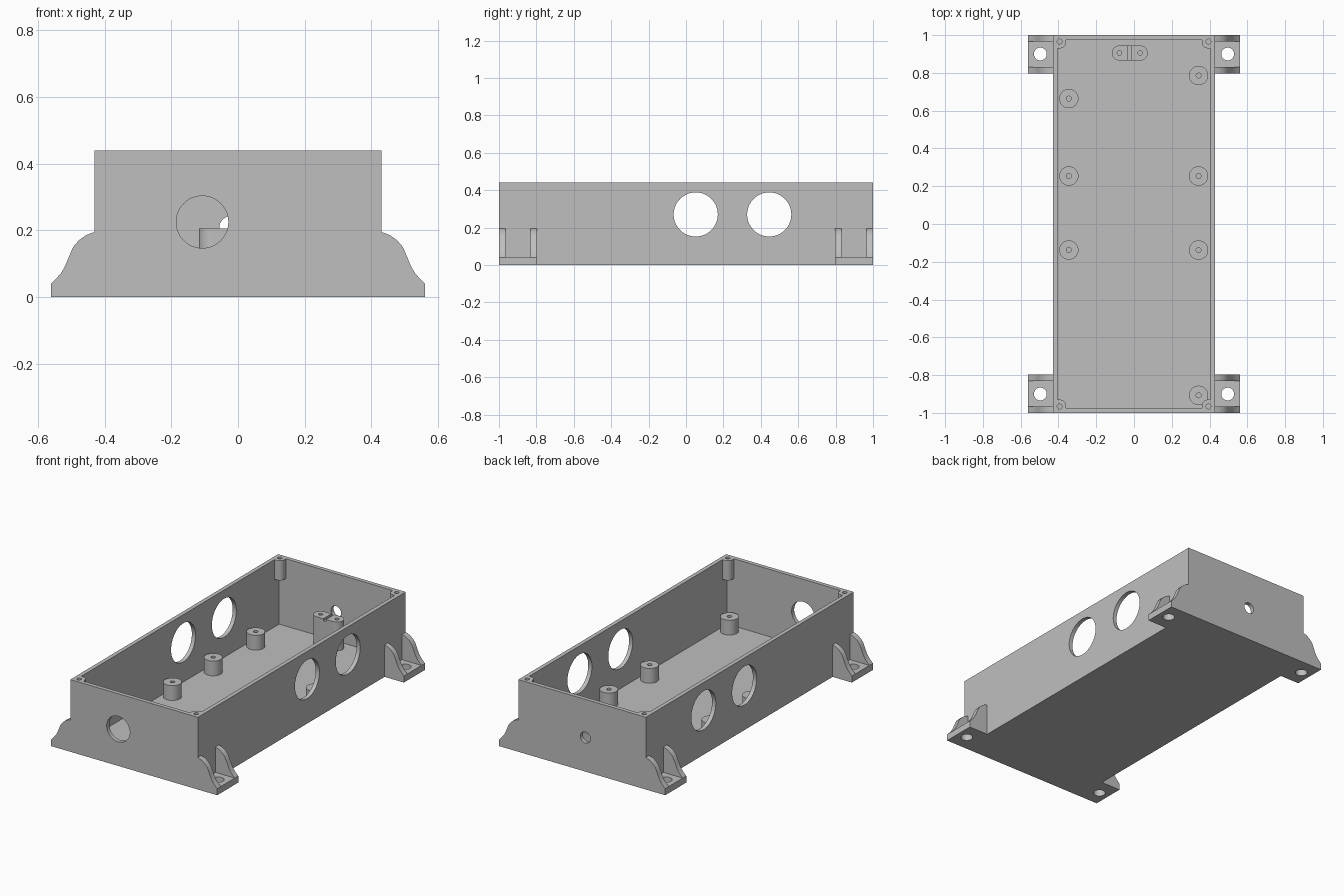
import bpy
import bmesh
from math import pi, cos, sin, radians
from mathutils import Matrix, Vector

cube = bpy.data.objects.get("Cube")
if cube:
    bpy.data.objects.remove(cube, do_unlink=True)

grey = bpy.data.materials.new("light grey plastic")
grey.use_nodes = True
COLOUR = (0.52, 0.52, 0.52, 1)
grey.diffuse_color = COLOUR
grey.node_tree.nodes["Principled BSDF"].inputs["Base Color"].default_value = COLOUR

# Overall dimensions
W, L, H = 0.43, 1.0, 0.44
WALL, FLOOR = 0.025, 0.03
FOOT_X, FOOT_Y, FOOT_Z = 0.56, 0.797, 0.04
RIB = 0.034


def prism(name, points, vector):
    """Extrude a flat outline of 3D points along a vector."""
    bm = bmesh.new()
    face = bm.faces.new([bm.verts.new(p) for p in points])
    new = bmesh.ops.extrude_face_region(bm, geom=[face])["geom"]
    bmesh.ops.translate(bm, vec=Vector(vector),
                        verts=[v for v in new if isinstance(v, bmesh.types.BMVert)])
    bmesh.ops.recalc_face_normals(bm, faces=bm.faces)
    mesh = bpy.data.meshes.new(name)
    bm.to_mesh(mesh)
    bm.free()
    mesh.materials.append(grey)
    ob = bpy.data.objects.new(name, mesh)
    bpy.context.collection.objects.link(ob)
    return ob


def box(name, x0, x1, y0, y1, z0, z1):
    return prism(name, [(x0, y0, z0), (x1, y0, z0), (x1, y1, z0), (x0, y1, z0)],
                 (0, 0, z1 - z0))


def rod(name, centre, radius, length, axis="Z", sides=48):
    """Cylinder starting at centre and running along the positive axis."""
    turn = {"X": Matrix.Rotation(pi / 2, 3, "Y"),
            "Y": Matrix.Rotation(-pi / 2, 3, "X"),
            "Z": Matrix.Identity(3)}[axis]
    ring = [Vector(centre) + turn @ Vector((radius * cos(2 * pi * i / sides),
                                            radius * sin(2 * pi * i / sides), 0))
            for i in range(sides)]
    return prism(name, ring, turn @ Vector((0, 0, length)))


def combine(target, tool, operation="DIFFERENCE"):
    """Apply a boolean and discard the tool."""
    mod = target.modifiers.new("boolean", "BOOLEAN")
    mod.object, mod.operation, mod.solver = tool, operation, "EXACT"
    bpy.context.view_layer.objects.active = target
    bpy.ops.object.modifier_apply(modifier=mod.name)
    bpy.data.objects.remove(tool, do_unlink=True)


def smooth(ob):
    bpy.ops.object.select_all(action="DESELECT")
    ob.select_set(True)
    bpy.context.view_layer.objects.active = ob
    bpy.ops.object.shade_smooth_by_angle(angle=radians(30))


# Open tray
tray = box("enclosure", -W, W, -L, L, 0, H)
combine(tray, box("cavity", -W + WALL, W - WALL, -L + WALL, L - WALL, FLOOR, H + 0.1))

# Curved top edge of the foot ribs, as (x, z)
RIB_EDGE = [(0.43, 0.195), (0.455, 0.186), (0.477, 0.17), (0.494, 0.15),
            (0.505, 0.125), (0.515, 0.1), (0.528, 0.075), (0.545, 0.055),
            (FOOT_X, FOOT_Z)]
ROOT = W - 0.01
rib_outline = [(ROOT, 0)] + [(ROOT, 0.195)] + RIB_EDGE + [(FOOT_X, 0)]

POST, CORNER = 0.07, 0.03
for sx in (-1, 1):
    for sy in (-1, 1):
        # Mounting foot: plate, two ribs and a screw hole
        for y in (FOOT_Y, L - RIB):
            rib = prism("rib", [(sx * x, sy * y, z) for x, z in rib_outline],
                        (0, sy * RIB, 0))
            combine(tray, rib, "UNION")
        xs = sorted((sx * ROOT, sx * FOOT_X))
        ys = sorted((sy * (FOOT_Y + 0.02), sy * (L - 0.02)))
        combine(tray, box("plate", *xs, *ys, 0, FOOT_Z), "UNION")
        combine(tray, rod("foot_hole", (sx * 0.496, sy * 0.9, -0.05), 0.034, 0.15))

        # Corner lid post with a rounded inner edge and a blind screw hole
        out = 0.01
        outline = [(out, out), (POST, out)]
        for i in range(9):
            a = i * pi / 16
            outline.append((POST - CORNER + CORNER * cos(a),
                            POST - CORNER + CORNER * sin(a)))
        outline.append((out, POST))
        post = prism("post", [(sx * (W - u), sy * (L - v), 0.32) for u, v in outline],
                     (0, 0, H - 0.32))
        combine(tray, post, "UNION")
        combine(tray, rod("lid_hole", (sx * 0.394, sy * 0.966, 0.36), 0.013, 0.2, sides=24))

# Cable openings: a pair through both long walls, one at each end
for y in (0.052, 0.445):
    combine(tray, rod("side_opening", (-0.6, y, 0.27), 0.118, 1.2, "X", 64))
combine(tray, rod("front_opening", (-0.107, -1.1, 0.225), 0.078, 0.2, "Y", 64))
combine(tray, rod("back_opening", (-0.022, 0.95, 0.208), 0.034, 0.15, "Y"))
smooth(tray)

# Standoffs on the floor
spots = [(-0.345, y) for y in (0.664, 0.254, -0.138)]
spots += [(0.342, y) for y in (0.786, 0.254, -0.138, -0.907)]
for n, (x, y) in enumerate(spots, 1):
    boss = rod(f"standoff_{n}", (x, y, FLOOR - 0.01), 0.051, 0.1)
    combine(boss, rod("boss_hole", (x, y, 0.05), 0.013, 0.1, sides=24))
    smooth(boss)

# Cable clamp block with rounded ends, a groove and two screw holes
CX, CY, R, HALF, TOP = -0.022, 0.905, 0.04, 0.055, 0.205
outline = []
for side in (1, -1):
    for i in range(17):
        a = side * pi / 2 - pi / 2 - pi / 2 + i * pi / 16 + (pi / 2 if side == 1 else 3 * pi / 2)
        a = -pi / 2 + i * pi / 16 + (0 if side == 1 else pi)
        outline.append((CX + side * HALF + R * cos(a), CY + R * sin(a), FLOOR - 0.01))
clamp = prism("cable_clamp", outline, (0, 0, TOP - FLOOR + 0.01))
combine(clamp, box("groove", CX - 0.009, CX + 0.009, CY - 0.1, CY + 0.1, TOP - 0.012, TOP + 0.1))
for side in (-1, 1):
    combine(clamp, rod("clamp_hole", (CX + side * HALF, CY, 0.12), 0.012, 0.2, sides=24))
smooth(clamp)
